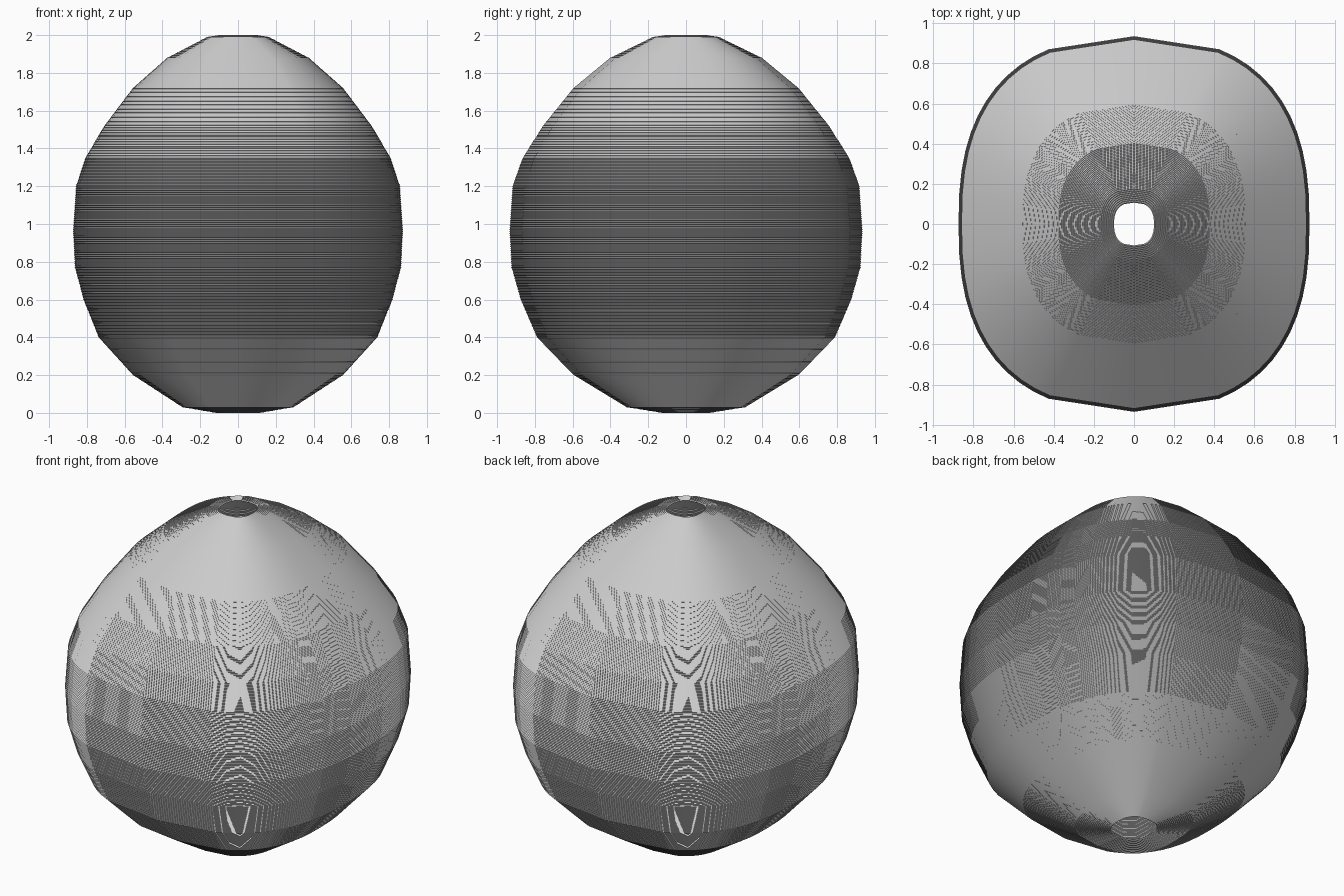
import bpy, bmesh, math

cube = bpy.data.objects.get("Cube")
if cube:
    bpy.data.objects.remove(cube, do_unlink=True)

HALF = 0.0053       # half thickness of one ring
DEPTH = 1.07        # depth relative to width
POWER = 2.5         # squareness of the plan outline

# Side profile of the shade: (half width, height)
PROFILE = [(0.125, 0.0), (0.30, 0.03), (0.56, 0.20), (0.74, 0.40), (0.82, 0.60),
           (0.865, 0.77), (0.875, 0.96), (0.86, 1.20), (0.81, 1.35), (0.71, 1.52),
           (0.56, 1.72), (0.38, 1.88), (0.17, 1.99), (0.11, 2.0)]


def plan_outline():
    """Rounded-square outline with a wide facet either side of front and back."""
    quarter = [math.radians(a) for a in range(0, 67, 6)]
    half = quarter + [math.pi / 2] + [math.pi - a for a in reversed(quarter[1:])]
    angles = half + [a + math.pi for a in half]
    points = []
    for a in angles:
        c, s = math.cos(a), math.sin(a)
        points.append((math.copysign(abs(c) ** (2 / POWER), c),
                       math.copysign(abs(s) ** (2 / POWER), s) * DEPTH))
    return points


def ring_centres():
    """Walk up the profile so that neighbouring rings just touch."""
    centres = []
    for (r0, z0), (r1, z1) in zip(PROFILE, PROFILE[1:]):
        steps = max(1, round((abs(r1 - r0) + abs(z1 - z0)) / (2 * HALF)))
        for i in range(steps):
            t = i / steps
            centres.append((r0 + (r1 - r0) * t, z0 + (z1 - z0) * t))
    centres.append(PROFILE[-1])
    return centres


def add_ring(bm, outline, radius, height):
    """One closed ring with a diamond cross-section."""
    section = [(0, -HALF), (HALF, 0), (0, HALF), (-HALF, 0)]
    loops = [[bm.verts.new((x * (radius + dr), y * (radius + dr), height + dz))
              for x, y in outline] for dr, dz in section]
    n = len(outline)
    for k in range(4):
        low, high = loops[k], loops[(k + 1) % 4]
        for i in range(n):
            j = (i + 1) % n
            bm.faces.new((low[i], low[j], high[j], high[i]))


# Ribbed shade built from stacked rings, open at both ends
bm = bmesh.new()
outline = plan_outline()
for r, z in ring_centres():
    add_ring(bm, outline, r - HALF, HALF + z * (1 - HALF))
mesh = bpy.data.meshes.new("ribbed_shade")
bm.to_mesh(mesh)
bm.free()
shade = bpy.data.objects.new("ribbed_shade", mesh)
bpy.context.collection.objects.link(shade)

# Single grey material
grey = bpy.data.materials.new("light_grey")
grey.use_nodes = True
colour = (0.6, 0.6, 0.6, 1.0)
grey.diffuse_color = colour
grey.node_tree.nodes["Principled BSDF"].inputs["Base Color"].default_value = colour
mesh.materials.append(grey)

# Smooth around the shade, crisp along each rib
bpy.ops.object.select_all(action='DESELECT')
shade.select_set(True)
bpy.context.view_layer.objects.active = shade
bpy.ops.object.shade_smooth_by_angle(angle=math.radians(40))
